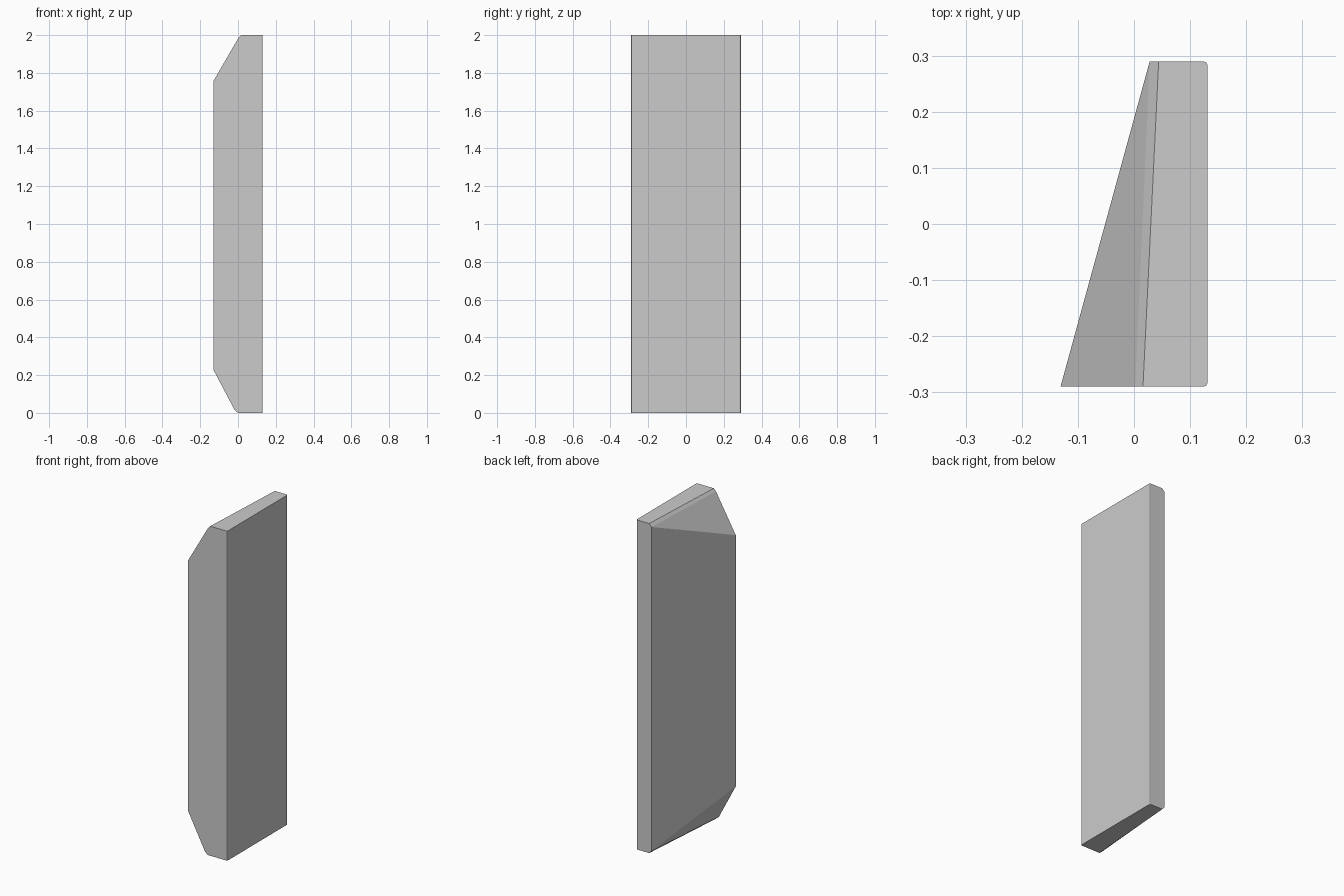
import bpy, bmesh

if "Cube" in bpy.data.objects:
    bpy.data.objects.remove(bpy.data.objects["Cube"])

# Front and back outlines (x, z); the back one repeats its corner points
# so that each end chamfer tapers to a triangle.
front = [(0.131, 0), (0.131, 2), (0.016, 2), (0.002, 1.985),
         (-0.131, 1.755), (-0.131, 0.23), (-0.018, 0.015), (0.0, 0)]
back = [(0.131, 0), (0.131, 2), (0.044, 2), (0.028, 1.983),
        (0.028, 1.983), (0.028, 0.017), (0.028, 0.017), (0.044, 0)]

# Tapered panel lofted between the outlines
bm = bmesh.new()
f = [bm.verts.new((x, -0.29, z)) for x, z in front]
b = [bm.verts.new((x, 0.29, z)) for x, z in back]
n = len(f)
bm.faces.new(f)
bm.faces.new(b[::-1])
for i in range(n):
    j = (i + 1) % n
    bm.faces.new((f[j], f[i], b[i], b[j]))

# Small chamfers on the two long upright edges
long_edges = [bm.edges.get((f[0], f[1])), bm.edges.get((b[0], b[1]))]
bmesh.ops.bevel(bm, geom=long_edges, offset=0.007, segments=2,
                profile=0.5, affect='EDGES')
bmesh.ops.remove_doubles(bm, verts=bm.verts, dist=0.0001)
bmesh.ops.recalc_face_normals(bm, faces=bm.faces)

mesh = bpy.data.meshes.new("tapered_panel")
bm.to_mesh(mesh)
bm.free()
panel = bpy.data.objects.new("tapered_panel", mesh)
bpy.context.collection.objects.link(panel)
